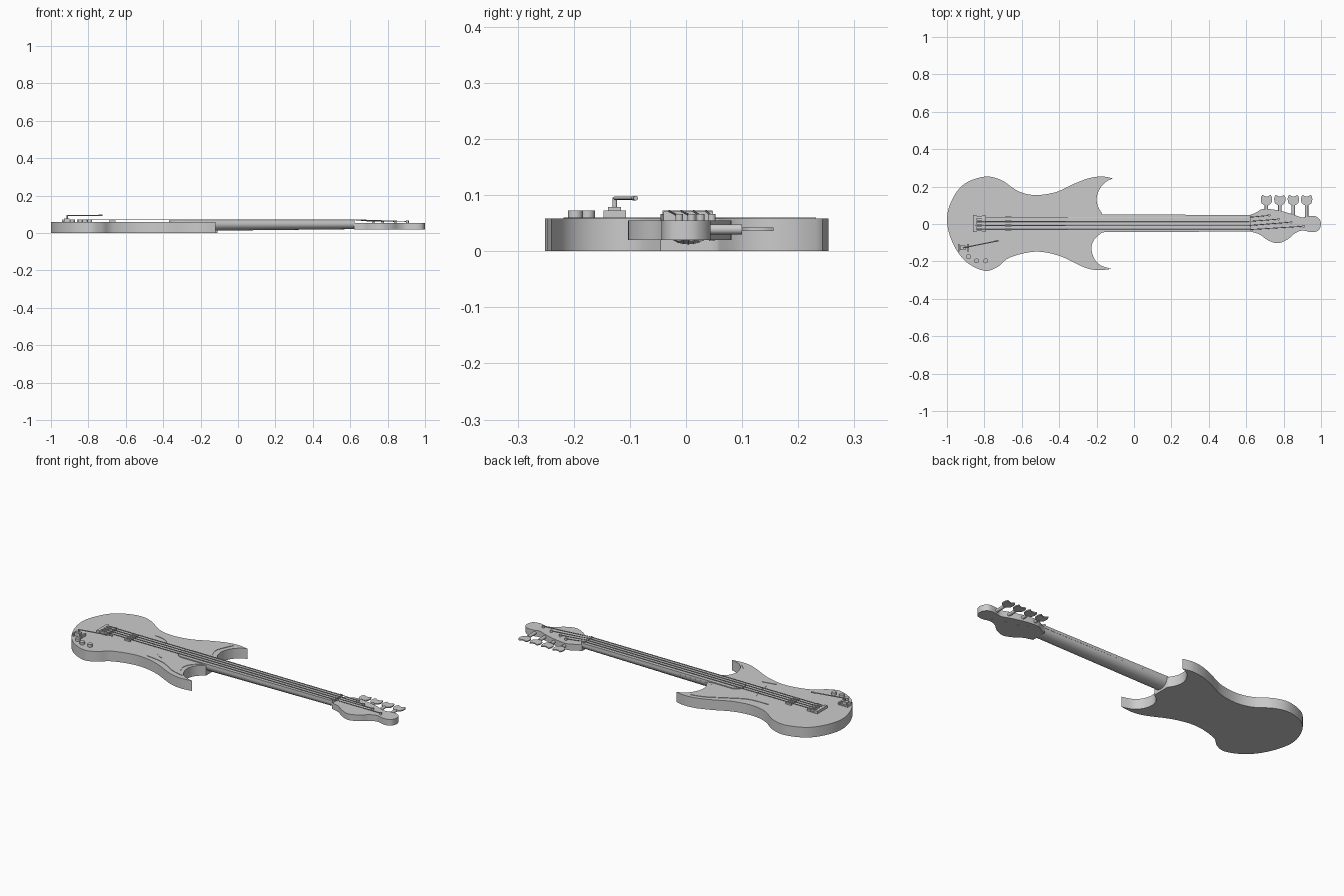
import bpy, bmesh, math
from mathutils import Vector

if "Cube" in bpy.data.objects:
    bpy.data.objects.remove(bpy.data.objects["Cube"])

GREY = bpy.data.materials.new("plain_grey")
GREY.use_nodes = True
GREY.diffuse_color = (0.6, 0.6, 0.6, 1)
GREY.node_tree.nodes["Principled BSDF"].inputs["Base Color"].default_value = (0.6, 0.6, 0.6, 1)
parts = []


def finish(name, bm):
    bmesh.ops.recalc_face_normals(bm, faces=bm.faces)
    mesh = bpy.data.meshes.new(name)
    bm.to_mesh(mesh)
    bm.free()
    mesh.materials.append(GREY)
    ob = bpy.data.objects.new(name, mesh)
    bpy.context.collection.objects.link(ob)
    parts.append(ob)
    return ob


def spline(points, steps=6):
    """Smooth open curve through the points, without its last point."""
    p = [Vector(q) for q in points]
    p = [p[0]] + p + [p[-1]]
    out = []
    for a, b, c, d in zip(p, p[1:], p[2:], p[3:]):
        for i in range(steps):
            t = i / steps
            out.append(b + (c - a) * t / 2 + (a * 2 - b * 5 + c * 4 - d) * t * t / 2
                       + (b * 3 - a - c * 3 + d) * t ** 3 / 2)
    return out


def slab(name, segments, z0, z1):
    """Plate whose outline is made of smooth runs meeting at sharp corners."""
    bm = bmesh.new()
    outline = [q for seg in segments for q in spline(seg)]
    face = bm.faces.new([bm.verts.new((q.x, q.y, z0)) for q in outline])
    top = bmesh.ops.extrude_face_region(bm, geom=[face])["geom"]
    bmesh.ops.translate(bm, vec=(0, 0, z1 - z0),
                        verts=[g for g in top if isinstance(g, bmesh.types.BMVert)])
    return finish(name, bm)


def box(name, x0, x1, y0, y1, z0, z1):
    bm = bmesh.new()
    bmesh.ops.create_cube(bm, size=1)
    for v in bm.verts:
        v.co = ((x0, x1)[v.co.x > 0], (y0, y1)[v.co.y > 0], (z0, z1)[v.co.z > 0])
    return finish(name, bm)


def rod(name, a, b, r, sides=16):
    a, b = Vector(a), Vector(b)
    bm = bmesh.new()
    bmesh.ops.create_cone(bm, cap_ends=True, segments=sides, radius1=r, radius2=r,
                          depth=(b - a).length)
    turn = (b - a).to_track_quat("Z", "Y")
    for v in bm.verts:
        v.co = turn @ v.co + (a + b) / 2
    return finish(name, bm)


# Body with two horns and the neck cutaways
slab("body", [
    [(-.11, .243), (-.14, .232), (-.175, .2), (-.198, .15), (-.195, .1), (-.17, .055)],
    [(-.17, .055), (-.17, -.045)],
    [(-.17, -.045), (-.21, -.08), (-.227, -.125), (-.215, -.18), (-.18, -.22), (-.12, -.24)],
    [(-.12, -.24), (-.19, -.247), (-.265, -.232), (-.4, -.17), (-.53, -.148), (-.665, -.18),
     (-.73, -.23), (-.8, -.25), (-.9, -.2), (-.97, -.1), (-1, .02), (-.975, .125), (-.91, .212),
     (-.8, .253), (-.71, .235), (-.62, .176), (-.53, .155), (-.42, .17), (-.32, .215),
     (-.24, .245), (-.17, .254), (-.11, .243)],
], 0, .058)

# Thin guard plate around the end of the neck, reaching into both horns
slab("guard_plate", [
    [(-.59, .1), (-.47, .107), (-.37, .155), (-.27, .21), (-.19, .232)],
    [(-.19, .232), (-.215, .18), (-.23, .13), (-.215, .08), (-.19, .05)],
    [(-.19, .05), (-.19, -.045)],
    [(-.19, -.045), (-.235, -.085), (-.252, -.13), (-.235, -.18), (-.195, -.218)],
    [(-.195, -.218), (-.27, -.2), (-.36, -.15), (-.425, -.133), (-.485, -.125)],
    [(-.485, -.125), (-.4, -.107)],
    [(-.4, -.107), (-.45, -.08), (-.455, -.02), (-.48, .05), (-.53, .09), (-.59, .1)],
], .057, .0605)

# Fingerboard with a rounded end
slab("fingerboard", [
    [(.62, .048), (-.33, .052)],
    [(-.33, .052), (-.358, .035), (-.368, .004), (-.358, -.028), (-.33, -.045)],
    [(-.33, -.045), (.62, -.04)],
    [(.62, -.04), (.62, .048)],
], .05, .066)

# Neck with a rounded back, slightly thinner toward the head
bm = bmesh.new()
rings = []
for x, half, depth in ((-.2, .048, .04), (.62, .043, .031)):
    arc = [math.pi * i / 16 for i in range(17)]
    rings.append([bm.verts.new((x, .004 + half * math.cos(t), .052 - depth * math.sin(t)))
                  for t in arc])
for i in range(17):
    j = (i + 1) % 17
    bm.faces.new((rings[0][i], rings[0][j], rings[1][j], rings[1][i]))
for ring in rings:
    bm.faces.new(ring)
finish("neck", bm)

# Head
slab("head", [
    [(.62, .048), (.65, .06), (.69, .08), (.76, .075), (.84, .055), (.895, .036), (.93, .042),
     (.97, .042), (.995, .02), (.998, -.01), (.985, -.035), (.95, -.044), (.9, -.035),
     (.86, -.05), (.82, -.083), (.765, -.103), (.71, -.083), (.67, -.055), (.62, -.04)],
    [(.62, -.04), (.62, .048)],
], .02, .055)
box("nut", .612, .624, -.04, .048, .055, .071)

# Bridge: plate, end blocks, saddles
box("bridge_plate", -.86, -.795, -.042, .047, .058, .062)
box("bridge_tail", -.86, -.843, -.042, .047, .06, .073)
box("bridge_front", -.812, -.795, -.042, .047, .06, .07)

# Strings, saddles, pickup poles, tuning posts and keys
start_y = (.036, .014, -.008, -.03)
posts = ((.723, .046), (.773, .026), (.84, .01), (.906, -.012))
key_x = (.708, .78, .852, .923)
for y, (px, py), kx in zip(start_y, posts, key_x):
    rod("string", (-.85, y, .0715), (.618, y, .0715), .0022, 8)
    rod("string_end", (.618, y, .0715), (px, py, .062), .002, 8)
    box("saddle", -.845, -.81, y - .007, y + .007, .06, .071)
    box("pickup_pole", -.69, -.655, y - .005, y + .005, .058, .067)
    rod("tuning_post", (px, py, .05), (px, py, .066), .007)
    rod("post_screw", (px, py, .018), (px, py, .022), .005)
    rod("key_barrel", (kx, .03, .039), (kx, .1, .039), .009)
    slab("key_paddle", [
        [(kx - .006, .098), (kx - .026, .112), (kx - .03, .138), (kx - .022, .156)],
        [(kx - .022, .156), (kx, .146), (kx + .022, .156)],
        [(kx + .022, .156), (kx + .03, .138), (kx + .026, .112), (kx + .006, .098)],
        [(kx + .006, .098), (kx - .006, .098)],
    ], .036, .042)

# Control knobs
for x, y in ((-.885, -.175), (-.842, -.197), (-.793, -.197)):
    rod("knob", (x, y, .057), (x, y, .073), .013, 24)

# Lever on its mount
box("lever_base", -.94, -.885, -.138, -.108, .058, .063)
for x in (-.942, -.892):
    box("lever_cheek", x, x + .009, -.147, -.107, .058, .073)
box("lever_block", -.93, -.9, -.139, -.116, .06, .079)
rod("lever_post", (-.912, -.127, .075), (-.912, -.127, .096), .004)
rod("lever_arm", (-.912, -.127, .0945), (-.728, -.09, .0945), .003)
rod("lever_tip", (-.745, -.0935, .0945), (-.725, -.0895, .0945), .004)

# Smooth curved sides, keep edges crisp
bpy.ops.object.select_all(action="DESELECT")
for ob in parts:
    ob.select_set(True)
bpy.context.view_layer.objects.active = parts[0]
bpy.ops.object.shade_smooth_by_angle(angle=math.radians(35))
